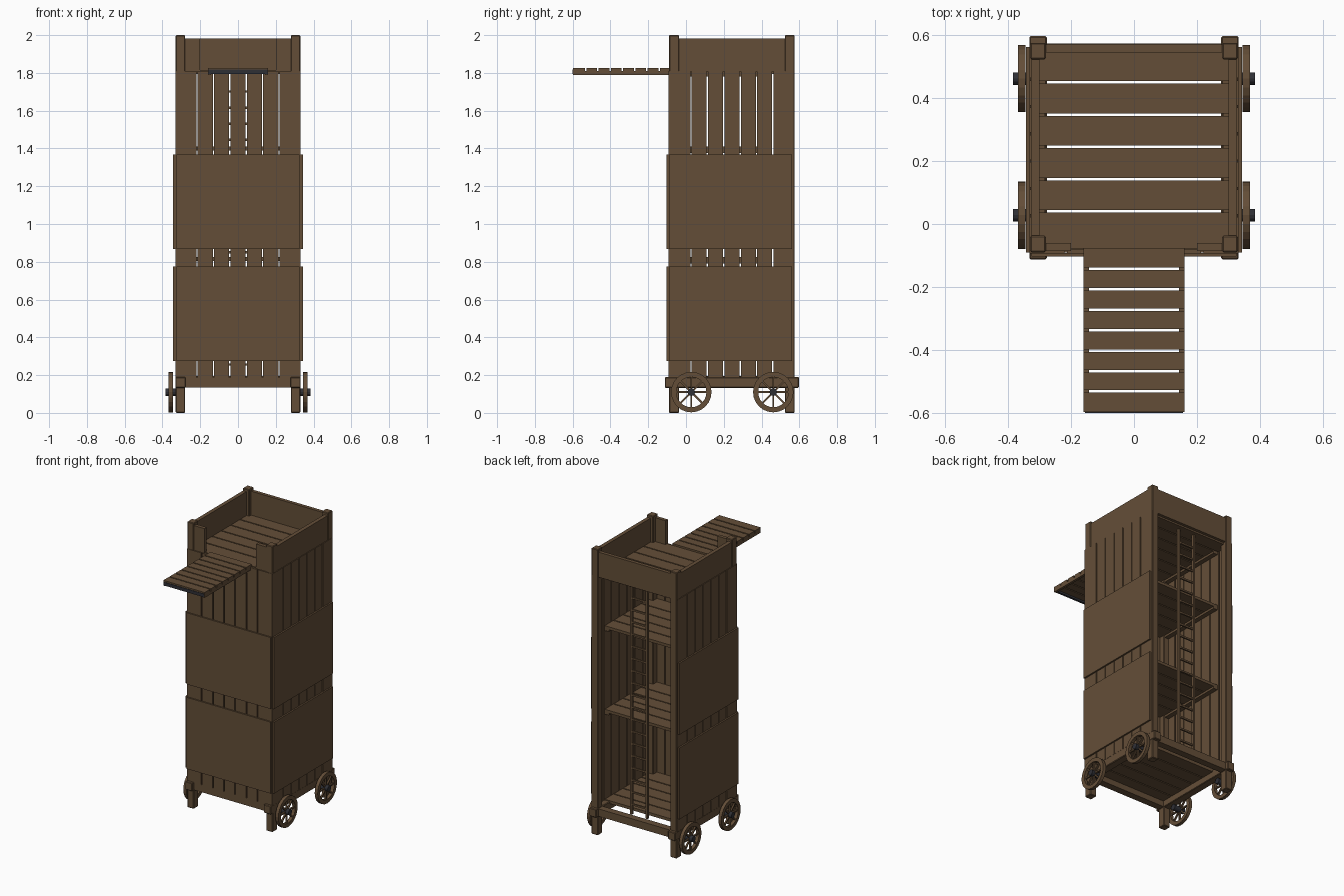
import bpy, bmesh, math
from mathutils import Matrix, Vector

if "Cube" in bpy.data.objects:
    bpy.data.objects.remove(bpy.data.objects["Cube"])


def material(name, rgb):
    m = bpy.data.materials.new(name)
    m.diffuse_color = (*rgb, 1)
    m.use_nodes = True
    m.node_tree.nodes["Principled BSDF"].inputs["Base Color"].default_value = m.diffuse_color
    return m


WOOD = material("brown wood", (0.127, 0.076, 0.039))
IRON = material("dark iron", (0.028, 0.029, 0.036))


def add_box(bm, x0, x1, y0, y1, z0, z1):
    mid = Vector(((x0 + x1) / 2, (y0 + y1) / 2, (z0 + z1) / 2))
    size = Matrix.Diagonal((x1 - x0, y1 - y0, z1 - z0, 1))
    return bmesh.ops.create_cube(bm, size=1, matrix=Matrix.Translation(mid) @ size)["verts"]


def finish(name, bm, mat, bevel=0):
    me = bpy.data.meshes.new(name)
    bmesh.ops.recalc_face_normals(bm, faces=bm.faces)
    bm.to_mesh(me)
    bm.free()
    me.materials.append(mat)
    ob = bpy.data.objects.new(name, me)
    bpy.context.collection.objects.link(ob)
    if bevel:
        mod = ob.modifiers.new("bevel", "BEVEL")
        mod.width, mod.segments = bevel, 1
    return ob


def boxes(name, dims, mat=WOOD, bevel=0):
    bm = bmesh.new()
    for d in dims:
        add_box(bm, *d)
    return finish(name, bm, mat, bevel)


def strips(edges, gap):
    """Plank intervals between edge positions, with gaps at the inner ones."""
    n = len(edges) - 1
    return [(edges[i] + (gap / 2 if i else 0), edges[i + 1] - (gap / 2 if i < n - 1 else 0))
            for i in range(n)]


def both(x0, x1, *rest):
    return [(x0, x1, *rest), (-x1, -x0, *rest)]


# Corner posts and base frame
boxes("corner_posts", both(0.28, 0.33, -0.09, -0.037, 0, 2) + both(0.28, 0.33, 0.523, 0.575, 0, 2),
      bevel=0.004)
boxes("base_side_beams", both(0.277, 0.332, -0.112, 0.597, 0.132, 0.19), bevel=0.004)
boxes("base_cross_beams", [(-0.28, 0.28, -0.09, -0.04, 0.135, 0.187),
                           (-0.28, 0.28, 0.525, 0.573, 0.135, 0.187)])

# Vertical wall planks, front and both sides
xs = [-0.33, -0.217, -0.13, -0.043, 0.043, 0.13, 0.217, 0.33]
ys = [-0.091, 0.026, 0.113, 0.2, 0.287, 0.373, 0.46, 0.573]
boxes("front_wall", [(a, b, -0.093, -0.079, 0.187, 1.81) for a, b in strips(xs, 0.007)])
boxes("side_walls", [d for a, b in strips(ys, 0.007) for d in both(0.317, 0.332, a, b, 0.187, 1.81)])

# Large cladding panels in two tiers
for label, z0, z1 in (("lower", 0.275, 0.775), ("upper", 0.867, 1.367)):
    boxes(label + "_front_panel", [(-0.325, 0.325, -0.103, -0.092, z0, z1)])
    boxes(label + "_side_panels", both(0.331, 0.343, -0.09, 0.562, z0, z1))

# Plank floors; the lower three stop short to leave room for the ladder
fy = [-0.078, 0.04, 0.1425, 0.245, 0.3475, 0.45, 0.55]
for label, top, count in (("base", 0.195, 5), ("lower", 0.825, 5), ("upper", 1.41, 5), ("top", 1.815, 6)):
    boxes(label + "_floor", [(-0.317, 0.317, a, b, top - 0.02, top)
                             for a, b in strips(fy, 0.008)[:count]])
boxes("floor_joists", [d for z in (0.805, 1.39, 1.795)
                       for d in both(0.285, 0.317, -0.078, 0.446, z - 0.015, z)])
boxes("base_joists", both(0.277, 0.285, -0.04, 0.525, 0.135, 0.175))

# Parapet round the top deck, open at the front
boxes("side_parapets", both(0.3, 0.327, -0.037, 0.523, 1.807, 1.982))
boxes("back_parapet", [(-0.28, 0.28, 0.545, 0.57, 1.807, 1.982)])
boxes("front_parapet", both(0.2, 0.28, -0.085, -0.06, 1.807, 1.982))

# Boarding ramp
ry = [-0.597 + 0.065 * i for i in range(9)]
boxes("ramp_planks", [(-0.16, 0.16, a, b, 1.807, 1.827) for a, b in strips(ry, 0.008)])
boxes("ramp_rails", both(0.143, 0.16, -0.597, -0.08, 1.79, 1.81))
boxes("ramp_iron_bar", [(-0.155, 0.155, -0.6, -0.585, 1.794, 1.817)], IRON)

# Ladder
boxes("ladder_rails", both(0.053, 0.067, 0.505, 0.522, 0.187, 1.8))
boxes("ladder_rungs", [(-0.06, 0.06, 0.508, 0.519, 0.25 + 0.085 * i, 0.262 + 0.085 * i)
                       for i in range(18)])


# Wheels with ring rim, eight spokes and an iron hub
def ring(bm, r0, r1, x0, x1, n, to_world):
    loops = []
    for i in range(n):
        c, s = math.cos(math.tau * i / n), math.sin(math.tau * i / n)
        loops.append([bm.verts.new(to_world @ Vector((x, r * c, r * s)))
                      for x, r in ((x0, r0), (x1, r0), (x1, r1), (x0, r1))])
    for i in range(n):
        a, b = loops[i], loops[(i + 1) % n]
        for k in range(4):
            bm.faces.new((a[k], a[(k + 1) % 4], b[(k + 1) % 4], b[k]))


def cylinder(bm, r, x0, x1, to_world):
    m = to_world @ Matrix.Translation(((x0 + x1) / 2, 0, 0)) @ Matrix.Rotation(math.pi / 2, 4, "Y")
    bmesh.ops.create_cone(bm, cap_ends=True, segments=12, radius1=r, radius2=r, depth=x1 - x0, matrix=m)


for side, label in ((1, "right"), (-1, "left")):
    for end, y in (("front", 0.028), ("back", 0.462)):
        place = Matrix.Translation((0, y, 0.11)) @ Matrix.Diagonal((side, 1, 1, 1))
        bm = bmesh.new()
        ring(bm, 0.08, 0.107, 0.345, 0.368, 24, place)
        for i in range(8):
            verts = add_box(bm, 0.351, 0.362, -0.005, 0.005, 0.01, 0.085)
            bmesh.ops.transform(bm, verts=verts,
                                matrix=place @ Matrix.Rotation(math.tau * i / 8, 4, "X"))
        finish(f"{end}_{label}_wheel", bm, WOOD)
        bm = bmesh.new()
        cylinder(bm, 0.02, 0.3, 0.384, place)
        finish(f"{end}_{label}_hub", bm, IRON)
